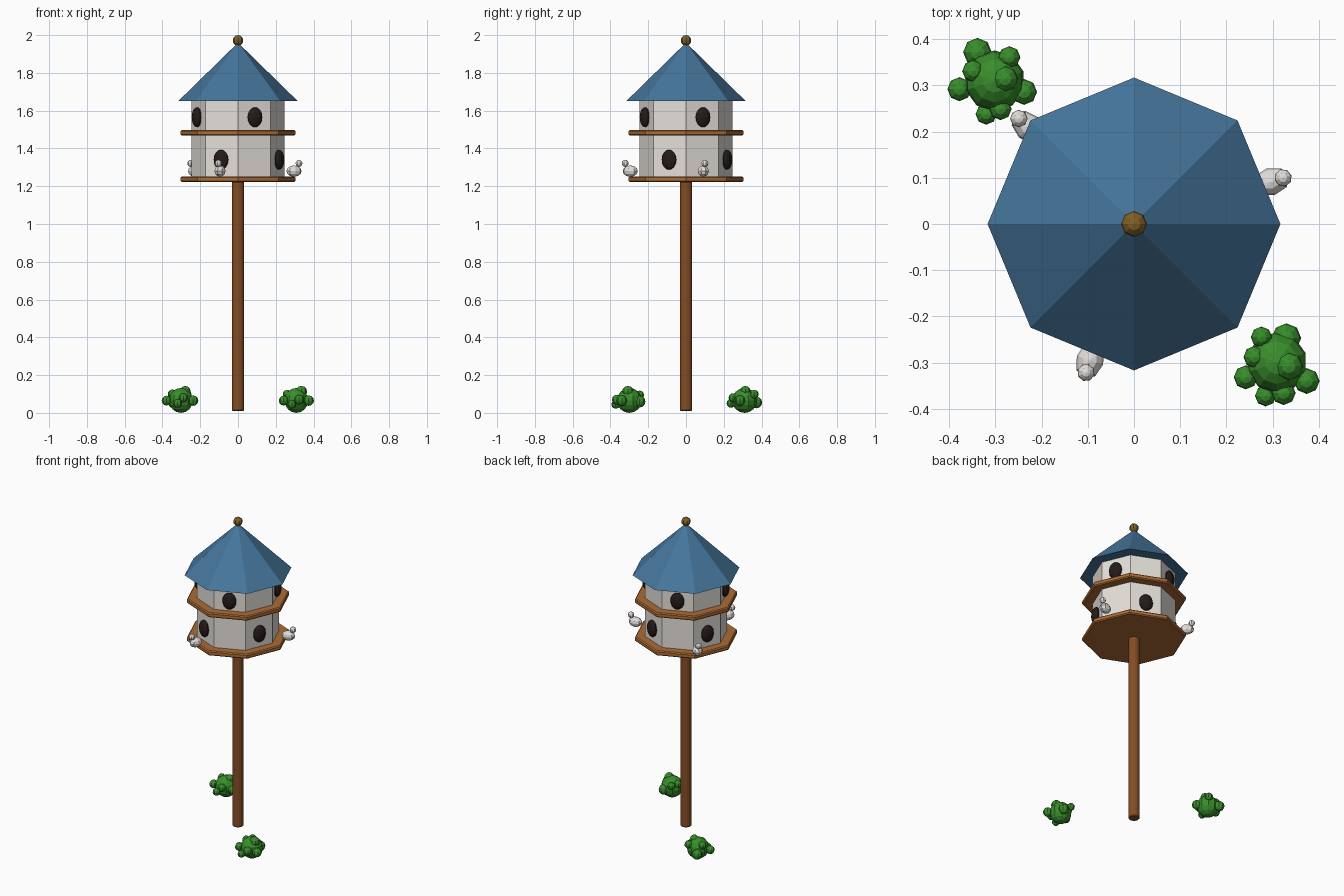
import bpy, math
from mathutils import Vector

if "Cube" in bpy.data.objects:
    bpy.data.objects.remove(bpy.data.objects["Cube"])


def mat(name, rgb):
    m = bpy.data.materials.new(name)
    m.diffuse_color = (*rgb, 1)
    m.use_nodes = True
    m.node_tree.nodes["Principled BSDF"].inputs["Base Color"].default_value = m.diffuse_color
    return m


BLUE = mat("roof_blue", (0.06, 0.18, 0.33))
WHITE = mat("wall_white", (0.78, 0.75, 0.70))
DARK = mat("hole_dark", (0.018, 0.011, 0.010))
TAN = mat("deck_wood", (0.42, 0.15, 0.035))
BROWN = mat("pole_wood", (0.23, 0.075, 0.018))
GOLD = mat("finial_bronze", (0.22, 0.12, 0.02))
GREEN = mat("bush_green", (0.04, 0.27, 0.025))
BIRD = mat("bird_white", (0.76, 0.73, 0.71))


def finish(name, m, bevel=0):
    o = bpy.context.object
    o.name = name
    o.data.materials.append(m)
    if bevel:
        b = o.modifiers.new("bevel", "BEVEL")
        b.width = bevel
        b.segments = 1
        b.limit_method = 'ANGLE'
        b.angle_limit = math.radians(60)
    return o


def prism(name, r, z0, z1, m, sides=8, top=None, bevel=0):
    # first vertex lies on +y, so octagon corners sit at 0, 45, 90 degrees
    bpy.ops.mesh.primitive_cone_add(vertices=sides, radius1=r, radius2=r if top is None else top,
                                    depth=z1 - z0, location=(0, 0, (z0 + z1) / 2))
    return finish(name, m, bevel)


def ball(name, loc, scale, m, seg=8, rings=6, yaw=0, pitch=0):
    bpy.ops.mesh.primitive_uv_sphere_add(segments=seg, ring_count=rings, radius=1,
                                         location=loc, rotation=(0, pitch, yaw))
    o = finish(name, m)
    o.scale = scale if isinstance(scale, tuple) else (scale,) * 3
    return o


# pole, decks, walls, roof
prism("pole", 0.033, 0.01, 1.225, BROWN, sides=16, bevel=0.005)
prism("lower_deck", 0.304, 1.222, 1.252, TAN, bevel=0.006)
prism("lower_wall", 0.245, 1.245, 1.48, WHITE)
prism("upper_deck", 0.304, 1.468, 1.498, TAN, bevel=0.006)
prism("upper_wall", 0.245, 1.49, 1.652, WHITE)
prism("roof", 0.317, 1.65, 1.96, BLUE, top=0)
ball("finial", (0, 0, 1.972), 0.028, GOLD)

# entrance holes on alternating faces of each storey
for storey, z, first in (("lower", 1.34, -22.5), ("upper", 1.565, 22.5)):
    for i in range(4):
        a = math.radians(first + 90 * i)
        ball(f"{storey}_hole_{i}", (0.235 * math.cos(a), 0.235 * math.sin(a), z),
             (0.025, 0.042, 0.053), DARK, seg=12, rings=8, yaw=a)

# birds perched on the lower deck, facing outward
for i, a in enumerate((0.3, 2.4, 4.4)):
    d = Vector((math.cos(a), math.sin(a), 0))
    ball(f"bird_body_{i}", d * 0.31 + Vector((0, 0, 1.28)), (0.042, 0.03, 0.03), BIRD, yaw=a)
    ball(f"bird_head_{i}", d * 0.338 + Vector((0, 0, 1.321)), 0.019, BIRD, yaw=a)

# bushes: one big clump plus leaf balls (x, y, z, radius)
front_leaves = [(.33, -.247, .06, .032), (.276, -.245, .095, .023), (.374, -.34, .065, .028),
                (.242, -.332, .065, .026), (.285, -.372, .045, .023), (.324, -.366, .07, .026),
                (.335, -.308, .112, .031), (.261, -.288, .098, .024)]
back_leaves = [(-.339, .372, .055, .031), (-.27, .361, .098, .024), (-.279, .314, .115, .028),
               (-.348, .331, .1, .024), (-.378, .292, .065, .026), (-.238, .286, .065, .028),
               (-.32, .238, .05, .023), (-.289, .249, .08, .024)]
for side, c, leaves in (("front", (.309, -.3), front_leaves), ("back", (-.302, .31), back_leaves)):
    ball(f"{side}_bush", (*c, 0.066), 0.066, GREEN, seg=10, rings=8)
    for i, (x, y, z, r) in enumerate(leaves):
        ball(f"{side}_bush_leaf_{i}", (x, y, z), r, GREEN)
